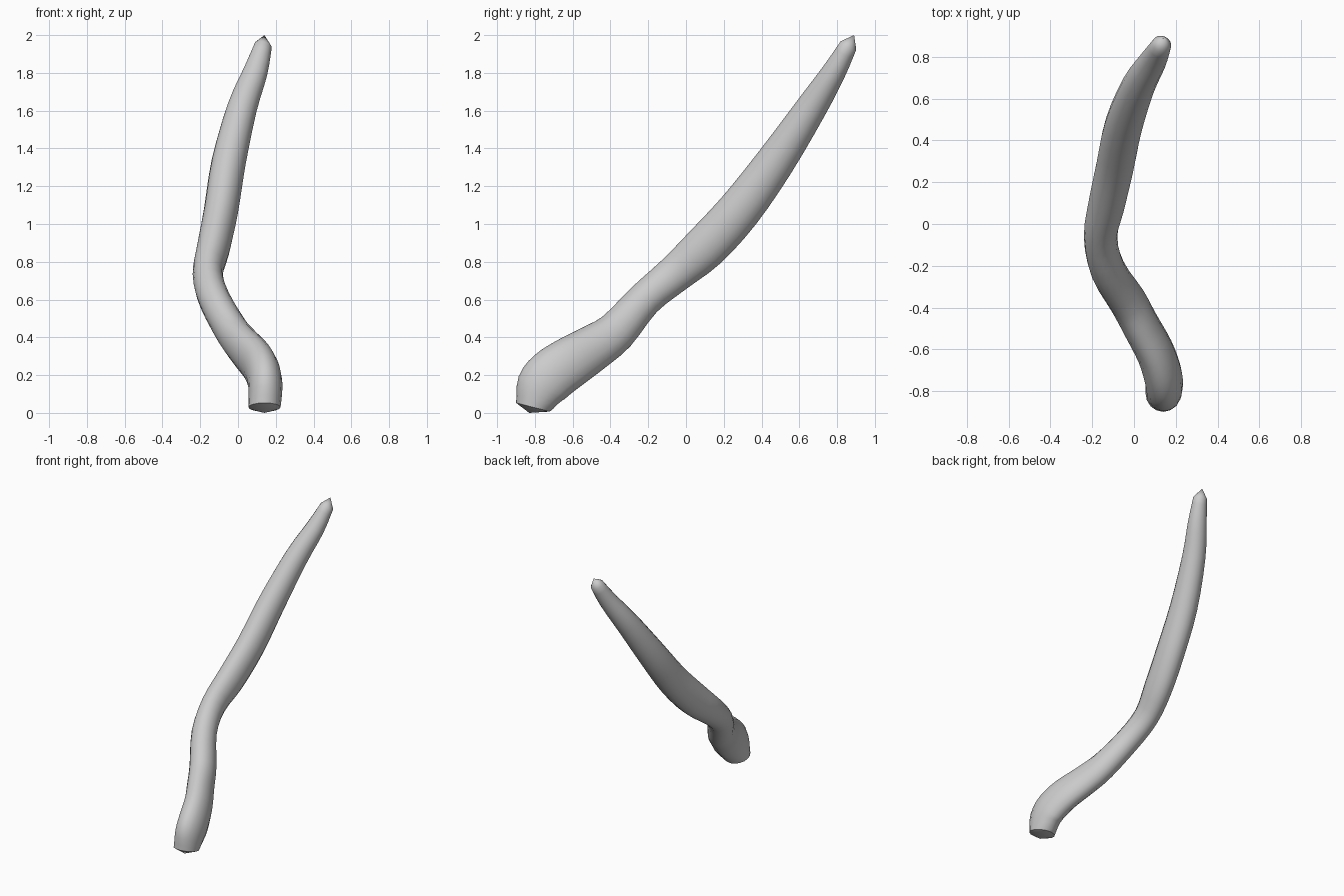
import bpy, bmesh, math
from mathutils import Vector

cube = bpy.data.objects.get("Cube")
if cube:
    bpy.data.objects.remove(cube, do_unlink=True)

grey = bpy.data.materials.new("plain_grey")
grey.use_nodes = True
colour = (0.6, 0.6, 0.6, 1)
grey.diffuse_color = colour
grey.node_tree.nodes["Principled BSDF"].inputs["Base Color"].default_value = colour

# Stem stations: centre x, y, z, half width across, half depth
stations = [
    (0.14, -0.81, 0.03, 0.085, 0.092),
    (0.145, -0.77, 0.13, 0.09, 0.132),
    (0.135, -0.71, 0.20, 0.092, 0.14),
    (0.10, -0.61, 0.27, 0.09, 0.135),
    (0.035, -0.49, 0.345, 0.088, 0.122),
    (-0.03, -0.37, 0.43, 0.088, 0.108),
    (-0.125, -0.22, 0.60, 0.084, 0.093),
    (-0.16, -0.06, 0.735, 0.08, 0.10),
    (-0.13, 0.10, 0.875, 0.088, 0.117),
    (-0.09, 0.28, 1.07, 0.091, 0.115),
    (-0.05, 0.47, 1.325, 0.091, 0.103),
    (0.02, 0.66, 1.61, 0.08, 0.083),
    (0.09, 0.78, 1.80, 0.066, 0.064),
    (0.133, 0.86, 1.945, 0.047, 0.047),
]
SIDES, STEPS = 16, 3


def spline(a, b, c, d, t):
    """Smooth blend from b to c."""
    return [0.5 * (2 * q + (r - p) * t + (2 * p - 5 * q + 4 * r - s) * t * t
                   + (3 * q - p - 3 * r + s) * t ** 3)
            for p, q, r, s in zip(a, b, c, d)]


last = len(stations) - 1
path = []
for i in range(last):
    quad = [stations[min(max(i + k, 0), last)] for k in (-1, 0, 1, 2)]
    path += [spline(*quad, s / STEPS) for s in range(STEPS)]
path.append(stations[-1])
centres = [Vector(p[:3]) for p in path]

# Sweep an oval section along the path
bm = bmesh.new()
rings = []
for i, (centre, p) in enumerate(zip(centres, path)):
    along = centres[min(i + 1, len(path) - 1)] - centres[max(i - 1, 0)]
    along.normalize()
    if i == 0:
        along = Vector((0, 0.25, 0.97))
    across = Vector((1, 0, 0))
    across = (across - along * across.dot(along)).normalized()
    depth = along.cross(across)
    rings.append([bm.verts.new(centre + across * p[3] * math.cos(a) + depth * p[4] * math.sin(a))
                  for a in (2 * math.pi * k / SIDES for k in range(SIDES))])
for low, high in zip(rings, rings[1:]):
    for k in range(SIDES):
        n = (k + 1) % SIDES
        bm.faces.new((low[k], low[n], high[n], high[k]))

# Shallow base cap and pointed tip
for ring, apex in ((rings[0], (0.14, -0.83, 0.0)), (rings[-1], (0.14, 0.89, 2.0))):
    point = bm.verts.new(apex)
    for k in range(SIDES):
        bm.faces.new((ring[k], ring[(k + 1) % SIDES], point))
bmesh.ops.recalc_face_normals(bm, faces=bm.faces)

mesh = bpy.data.meshes.new("curved_stem")
bm.to_mesh(mesh)
bm.free()
mesh.materials.append(grey)
stem = bpy.data.objects.new("curved_stem", mesh)
bpy.context.collection.objects.link(stem)
bpy.context.view_layer.objects.active = stem
stem.select_set(True)
bpy.ops.object.shade_smooth_by_angle(angle=math.radians(35))
